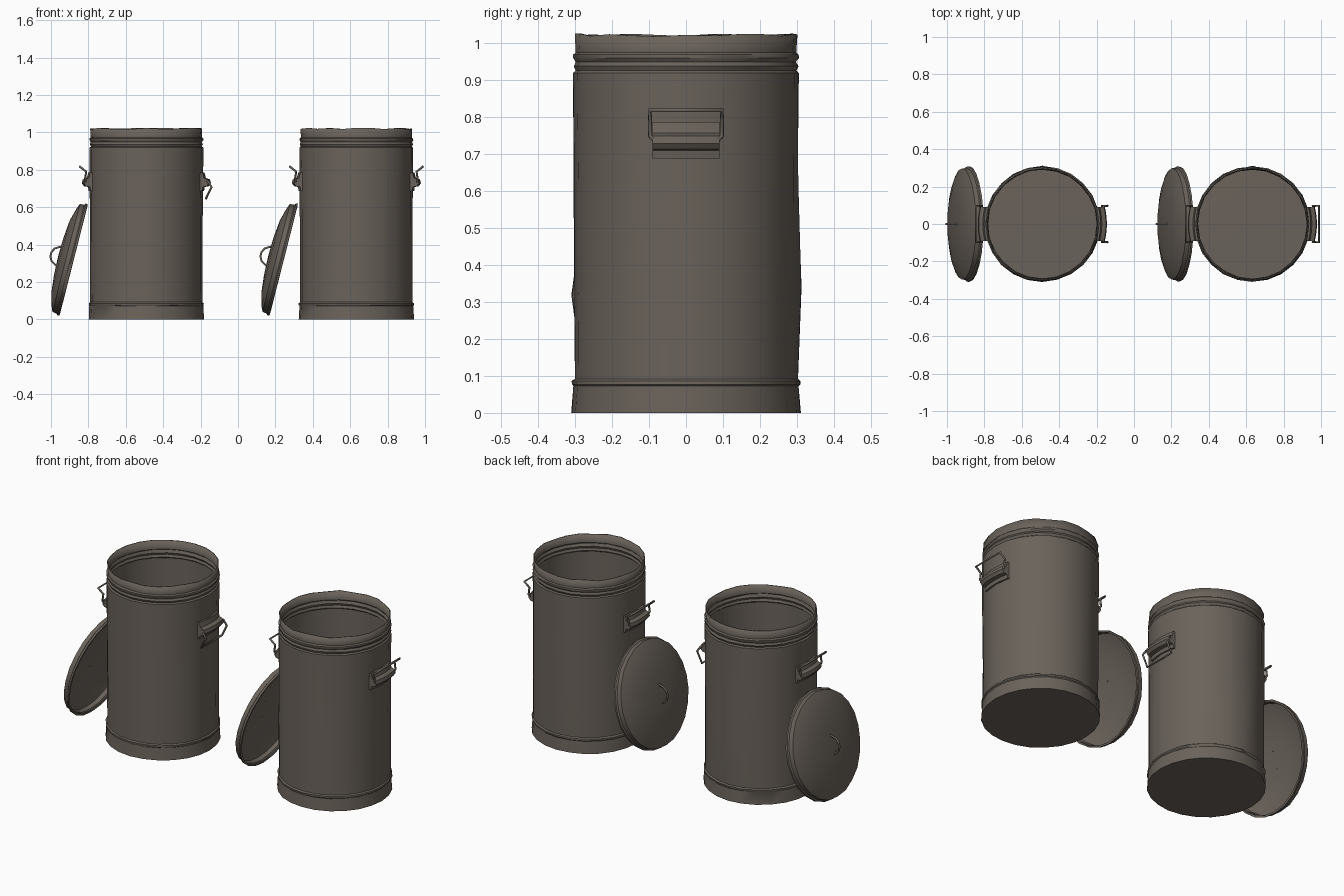
import bpy, bmesh, math, random
from mathutils import Vector

if "Cube" in bpy.data.objects:
    bpy.data.objects.remove(bpy.data.objects["Cube"])

random.seed(4)
SIDES = 24

metal = bpy.data.materials.new("weathered_grey_metal")
metal.diffuse_color = (0.145, 0.124, 0.104, 1)
metal.use_nodes = True
metal.node_tree.nodes["Principled BSDF"].inputs["Base Color"].default_value = metal.diffuse_color


def finish(obj, smooth=True):
    obj.data.materials.append(metal)
    bpy.ops.object.select_all(action='DESELECT')
    obj.select_set(True)
    bpy.context.view_layer.objects.active = obj
    if smooth:
        bpy.ops.object.shade_smooth_by_angle(angle=math.radians(32))
    return obj


def link(name, bm):
    me = bpy.data.meshes.new(name)
    bm.to_mesh(me)
    bm.free()
    obj = bpy.data.objects.new(name, me)
    bpy.context.collection.objects.link(obj)
    return obj


def lathe(name, profile, thick, wobble=0.0):
    """Spin (radius, height) points into a thin sheet-metal shell."""
    bm = bmesh.new()
    rings = []
    for r, z in profile:
        if r == 0:
            rings.append([bm.verts.new((0, 0, z))] * SIDES)
            continue
        ring = []
        for i in range(SIDES):
            a = math.tau * i / SIDES
            k = r + random.uniform(-wobble, wobble)
            ring.append(bm.verts.new((k * math.cos(a), k * math.sin(a), z)))
        rings.append(ring)
    for lo, hi in zip(rings, rings[1:]):
        for i in range(SIDES):
            j = (i + 1) % SIDES
            quad = list(dict.fromkeys((lo[i], lo[j], hi[j], hi[i])))
            bm.faces.new(quad)
    obj = finish(link(name, bm))
    mod = obj.modifiers.new("sheet_thickness", 'SOLIDIFY')
    mod.thickness = thick
    mod.offset = -1
    return obj


def wire(name, points, radius):
    """Bent round wire through the given points."""
    cu = bpy.data.curves.new(name, 'CURVE')
    cu.dimensions = '3D'
    cu.bevel_depth = radius
    cu.bevel_resolution = 1
    cu.use_fill_caps = True
    sp = cu.splines.new('POLY')
    sp.points.add(len(points) - 1)
    for p, co in zip(sp.points, points):
        p.co = (*co, 1)
    obj = bpy.data.objects.new(name, cu)
    bpy.context.collection.objects.link(obj)
    obj.data.materials.append(metal)
    return obj


def bracket(name, side):
    """Curved plate on the can wall with a bulging sleeve for the handle."""
    section = [(0.298, 0.687), (0.309, 0.687), (0.312, 0.708), (0.333, 0.712),
               (0.345, 0.728), (0.340, 0.748), (0.318, 0.756), (0.311, 0.785),
               (0.298, 0.785)]
    bm = bmesh.new()
    rows = []
    for i in range(7):
        y = -0.09 + 0.03 * i
        back = 0.304 - math.sqrt(0.304 ** 2 - y * y)
        rows.append([bm.verts.new((side * (r - back * 0.8), y, z)) for r, z in section])
    n = len(section)
    for a, b in zip(rows, rows[1:]):
        for i in range(n):
            bm.faces.new((a[i], a[(i + 1) % n], b[(i + 1) % n], b[i]))
    bm.faces.new(rows[0])
    bm.faces.new(rows[-1])
    bmesh.ops.recalc_face_normals(bm, faces=bm.faces)
    return finish(link(name, bm))


CAN = [(0, 0), (0.309, 0), (0.304, 0.072), (0.308, 0.077), (0.308, 0.086), (0.301, 0.092),
       (0.301, 0.34), (0.302, 0.63), (0.304, 0.918), (0.297, 0.924), (0.303, 0.936),
       (0.297, 0.948), (0.304, 0.958), (0.304, 0.967), (0.297, 0.973), (0.300, 1.022)]
LID = [(0.298, -0.002), (0.308, 0.0), (0.308, 0.010), (0.300, 0.016), (0.298, 0.040),
       (0.27, 0.052), (0.20, 0.071), (0.10, 0.081), (0, 0.084)]
UP = [(0.325, 0.085, 0.735), (0.328, 0.097, 0.748), (0.322, 0.097, 0.790), (0.356, 0.097, 0.817)]
DOWN = [(0.322, 0.085, 0.745), (0.328, 0.097, 0.738), (0.349, 0.097, 0.708), (0.318, 0.097, 0.645)]


def trash_can(tag, cx, right_path):
    # open can with base band, ribbed neck and rim
    body = lathe(f"can_body_{tag}", CAN, 0.006, 0.0015)
    for v in body.data.vertices:
        if v.co.z > 1.0:  # battered, slightly sagging rim
            v.co.z += random.uniform(-0.006, 0.002)
        if abs(v.co.z - 0.34) < 0.01 and v.co.y > 0.298:  # small bulge at the back
            v.co.y += 0.01
    parts = [body]
    # side handles
    for label, side, path in (("left", -1, UP), ("right", 1, right_path)):
        parts.append(bracket(f"handle_bracket_{label}_{tag}", side))
        half = [(side * x, y, z) for x, y, z in path]
        other = [(x, -y, z) for x, y, z in reversed(half)]
        parts.append(wire(f"handle_{label}_{tag}", half + other, 0.006))
    for p in parts:
        p.location.x = cx
    # domed lid leaning against the left side
    lid = lathe(f"lid_{tag}", LID, 0.005, 0.002)
    grip = wire(f"lid_handle_{tag}",
                [(-0.055, 0, 0.078), (-0.035, 0, 0.112), (-0.012, 0, 0.124),
                 (0.012, 0, 0.124), (0.035, 0, 0.112), (0.055, 0, 0.078)], 0.006)
    for p in (lid, grip):
        p.rotation_euler.y = math.radians(-75.7)
        p.location = Vector((cx - 0.39, 0, 0.318))


trash_can("a", -0.49, DOWN)
trash_can("b", 0.633, UP)
